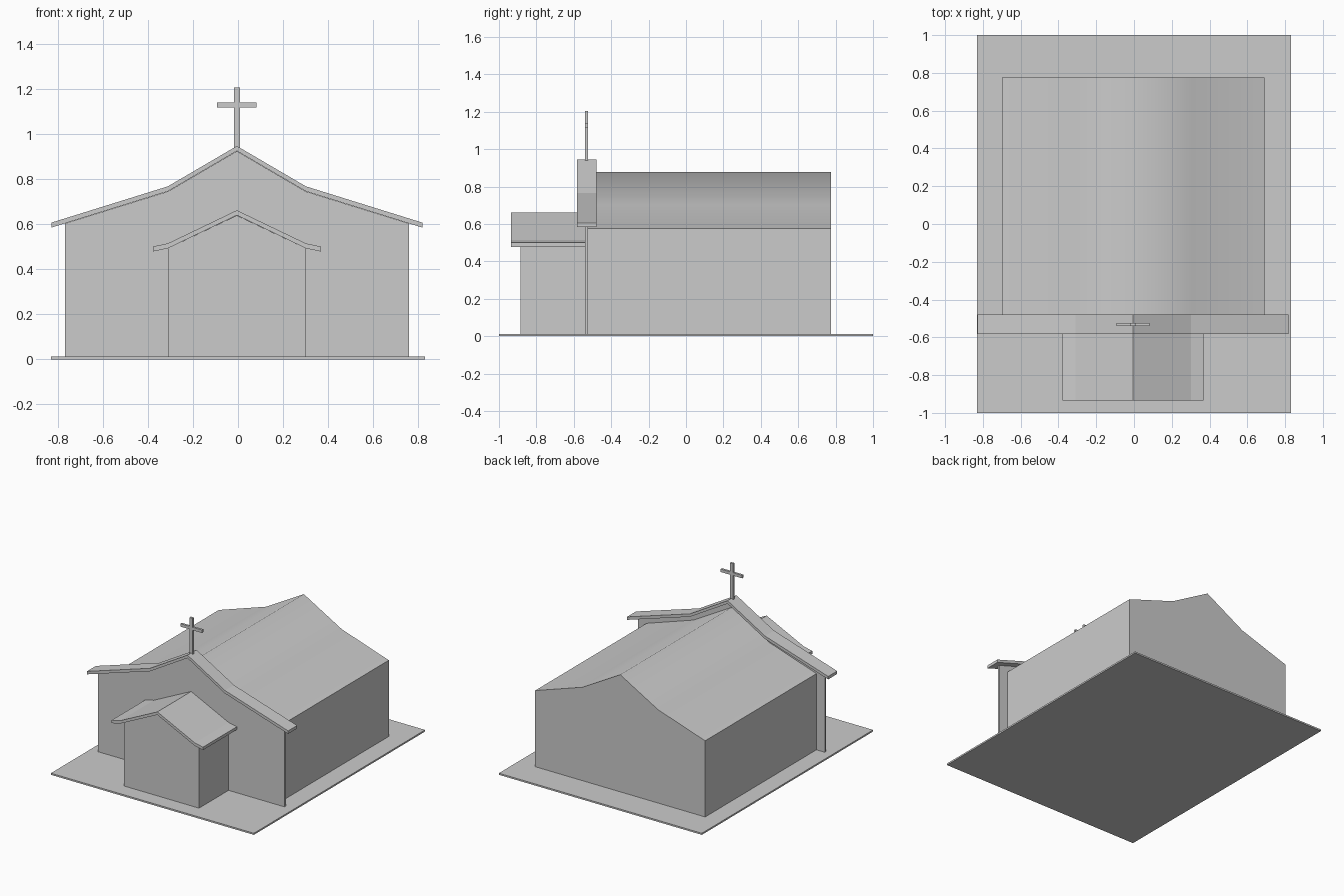
import bpy
import bmesh
import math

if "Cube" in bpy.data.objects:
    bpy.data.objects.remove(bpy.data.objects["Cube"])

CX = -0.005  # centre line of the church


def extrude_profile(name, points, y0, y1):
    """Solid made from an (x, z) outline swept along y."""
    bm = bmesh.new()
    verts = [bm.verts.new((x, y0, z)) for x, z in points]
    face = bm.faces.new(verts)
    swept = bmesh.ops.extrude_face_region(bm, geom=[face])
    moved = [g for g in swept["geom"] if isinstance(g, bmesh.types.BMVert)]
    bmesh.ops.translate(bm, verts=moved, vec=(0, y1 - y0, 0))
    bmesh.ops.recalc_face_normals(bm, faces=bm.faces)
    mesh = bpy.data.meshes.new(name)
    bm.to_mesh(mesh)
    bm.free()
    obj = bpy.data.objects.new(name, mesh)
    bpy.context.collection.objects.link(obj)
    return obj


def mirrored(half):
    """Left-to-right line from half points listed from eave to ridge."""
    left = [(CX - x, z) for x, z in half]
    right = [(CX + x, z) for x, z in reversed(half) if x > 0]
    return left + right


def block(name, half_width, y0, y1, z0, z1):
    x0, x1 = CX - half_width, CX + half_width
    return extrude_profile(name, [(x0, z0), (x1, z0), (x1, z1), (x0, z1)], y0, y1)


def gabled_body(name, half, floor, y0, y1):
    w = half[0][0]
    outline = mirrored(half) + [(CX + w, floor), (CX - w, floor)]
    return extrude_profile(name, outline, y0, y1)


def roof_strip(name, half, thickness, y0, y1):
    top = mirrored(half)
    under = [(x, z - thickness) for x, z in reversed(top)]
    return extrude_profile(name, top + under, y0, y1)


FLOOR = 0.012

# Ground slab
extrude_profile("base_slab", [(-0.83, 0), (0.83, 0), (0.83, FLOOR), (-0.83, FLOOR)], -1, 1)

# Main hall, with its bent roof shaded softly
hall = gabled_body("main_hall", [(0.695, 0.575), (0.31, 0.702), (0, 0.878)], FLOOR, -0.524, 0.776)
bpy.context.view_layer.objects.active = hall
hall.select_set(True)
bpy.ops.object.shade_smooth_by_angle(angle=math.radians(65))
hall.select_set(False)

# Front wall and its overhanging roof
gabled_body("front_wall", [(0.763, 0.602), (0.306, 0.744), (0, 0.923)], FLOOR, -0.54, -0.524)
roof_strip("front_roof", [(0.823, 0.606), (0.306, 0.767), (0, 0.946)], 0.022, -0.583, -0.478)

# Porch and its roof
gabled_body("porch", [(0.306, 0.492), (0, 0.638)], FLOOR, -0.885, -0.54)
roof_strip("porch_roof", [(0.373, 0.5), (0.306, 0.514), (0, 0.661)], 0.022, -0.935, -0.54)

# Cross on the ridge
block("cross_post", 0.013, -0.54, -0.524, 0.93, 1.205)
block("cross_arm", 0.088, -0.54, -0.524, 1.117, 1.139)
